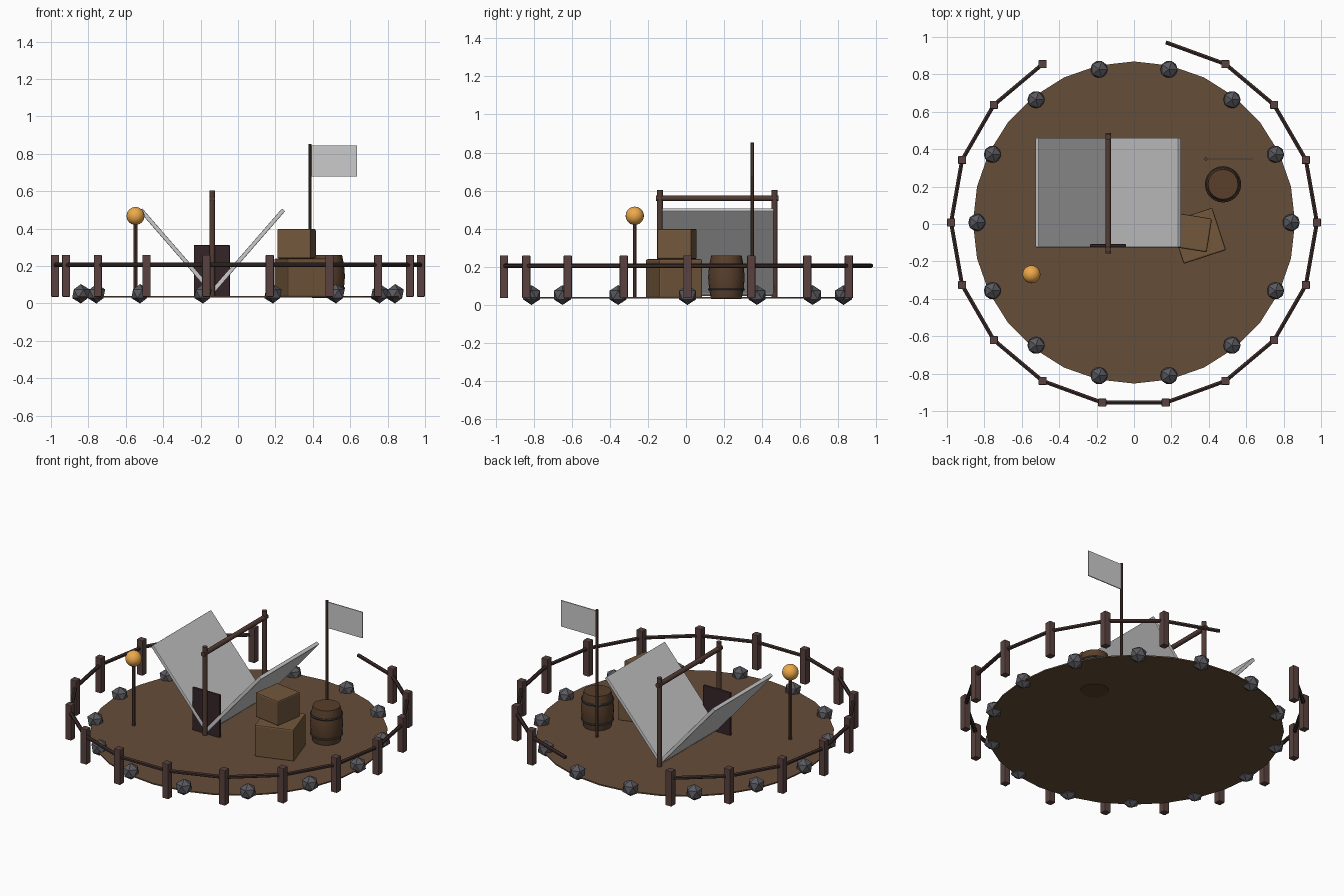
import bpy, math
from mathutils import Vector

if "Cube" in bpy.data.objects:
    bpy.data.objects.remove(bpy.data.objects["Cube"])

CY = 0.008   # centre of the rings in y
G = 0.037    # ground level


def mat(name, rgb):
    m = bpy.data.materials.new(name)
    m.diffuse_color = (*rgb, 1)
    m.use_nodes = True
    m.node_tree.nodes["Principled BSDF"].inputs["Base Color"].default_value = m.diffuse_color
    return m


earth = mat("earth", (0.13, 0.075, 0.04))
wood = mat("dark_wood", (0.085, 0.045, 0.035))
post_wood = mat("post_wood", (0.10, 0.055, 0.05))
rail_wood = mat("rail_wood", (0.045, 0.025, 0.022))
door_cloth = mat("door_cloth", (0.035, 0.018, 0.02))
crate_wood = mat("crate_wood", (0.17, 0.095, 0.045))
barrel_wood = mat("barrel_wood", (0.10, 0.05, 0.025))
iron = mat("iron", (0.05, 0.05, 0.055))
stone = mat("stone", (0.10, 0.10, 0.115))
glow = mat("glow", (0.85, 0.40, 0.07))


def finish(name, m, smooth=False, bevel=0):
    o = bpy.context.object
    o.name = name
    if m:
        o.data.materials.append(m)
    if bevel:
        b = o.modifiers.new("bevel", 'BEVEL')
        b.width = bevel
        b.segments = 2
    if smooth:
        bpy.ops.object.shade_smooth_by_angle(angle=math.radians(40))
    return o


def box(name, loc, size, m=None, rot=(0, 0, 0), bevel=0):
    bpy.ops.mesh.primitive_cube_add(size=1, location=loc, rotation=rot)
    bpy.context.object.scale = size
    bpy.ops.object.transform_apply(location=False, rotation=False, scale=True)
    return finish(name, m, bevel=bevel)


def rod(name, a, b, r, m, sides=10):
    a, b = Vector(a), Vector(b)
    d = b - a
    bpy.ops.mesh.primitive_cylinder_add(
        vertices=sides, radius=r, depth=d.length, location=(a + b) / 2,
        rotation=d.to_track_quat('Z', 'Y').to_euler())
    return finish(name, m, smooth=sides > 6)


def ring(deg, r, z):
    t = math.radians(deg)
    return (r * math.cos(t), CY + r * math.sin(t), z)


# Round earth floor
bpy.ops.mesh.primitive_cylinder_add(vertices=28, radius=0.861, depth=0.008,
                                    location=(0, CY, G))
finish("ground", earth)

# Stones round the edge
for i in range(14):
    bpy.ops.mesh.primitive_ico_sphere_add(subdivisions=1, radius=0.052,
                                          location=ring(i * 360 / 14, 0.84, 0.052))
    finish(f"stone_{i}", stone)

# Fence with a gap at the back
for i in range(16):
    a = 120 + 20 * i
    box(f"fence_post_{i}", ring(a, 0.978, 0.148), (0.043, 0.043, 0.224),
        post_wood, bevel=0.004)
    rod(f"fence_rail_{i}", ring(a, 0.978, 0.206), ring(a + 20, 0.978, 0.206),
        0.012, rail_wood, 6)

# Tent: two panels in a V, poles, ridge and door flap
TX, TY = -0.138, 0.168
for s, n in ((-1, "left"), (1, "right")):
    box(f"tent_panel_{n}", (TX + s * 0.187, TY, 0.277), (0.594, 0.586, 0.022),
        None, (0, -s * math.radians(49), 0), 0.004)
for y, n in ((-0.136, "front"), (0.465, "back")):
    rod(f"tent_pole_{n}", (TX, y, G - 0.003), (TX, y, 0.603), 0.016, wood)
rod("tent_ridge", (TX, -0.157, 0.56), (TX, 0.486, 0.56), 0.015, wood)
box("tent_door", (-0.14, -0.116, 0.173), (0.192, 0.016, 0.278), door_cloth, bevel=0.003)

# Crates
box("large_crate", (0.342, -0.063, 0.138), (0.238, 0.238, 0.204), crate_wood,
    (0, 0, math.radians(18)), 0.008)
box("small_crate", (0.313, -0.047, 0.32), (0.182, 0.182, 0.158), crate_wood,
    (0, 0, math.radians(-9)), 0.008)

# Barrel lathed from a bulging profile
prof = [(0.080, 0.03), (0.091, 0.085), (0.096, 0.145), (0.091, 0.205), (0.080, 0.26)]
N = 20
verts = [(r * math.cos(2 * math.pi * k / N), r * math.sin(2 * math.pi * k / N), z)
         for r, z in prof for k in range(N)]
faces = [(j * N + k, j * N + (k + 1) % N, (j + 1) * N + (k + 1) % N, (j + 1) * N + k)
         for j in range(len(prof) - 1) for k in range(N)]
faces += [tuple(reversed(range(N))), tuple(range(4 * N, 5 * N))]
me = bpy.data.meshes.new("barrel")
me.from_pydata(verts, [], faces)
barrel = bpy.data.objects.new("barrel", me)
barrel.location = (0.476, 0.212, 0)
bpy.context.collection.objects.link(barrel)
bpy.ops.object.select_all(action='DESELECT')
barrel.select_set(True)
bpy.context.view_layer.objects.active = barrel
finish("barrel", barrel_wood, smooth=True)
for z, n in ((0.082, "lower"), (0.208, "upper")):
    bpy.ops.mesh.primitive_torus_add(major_radius=0.091, minor_radius=0.006,
                                     major_segments=24, minor_segments=6,
                                     location=(0.476, 0.212, z))
    finish(f"barrel_hoop_{n}", iron, smooth=True)

# Lamp on a stake
rod("lamp_stake", (-0.548, -0.269, G), (-0.548, -0.269, 0.45), 0.010, wood, 8)
bpy.ops.mesh.primitive_uv_sphere_add(segments=20, ring_count=12, radius=0.048,
                                     location=(-0.548, -0.269, 0.468))
finish("lamp_globe", glow, smooth=True)

# Flag
rod("flag_pole", (0.385, 0.347, G - 0.003), (0.385, 0.347, 0.852), 0.009, wood, 8)
box("flag", (0.514, 0.347, 0.762), (0.246, 0.006, 0.166))
